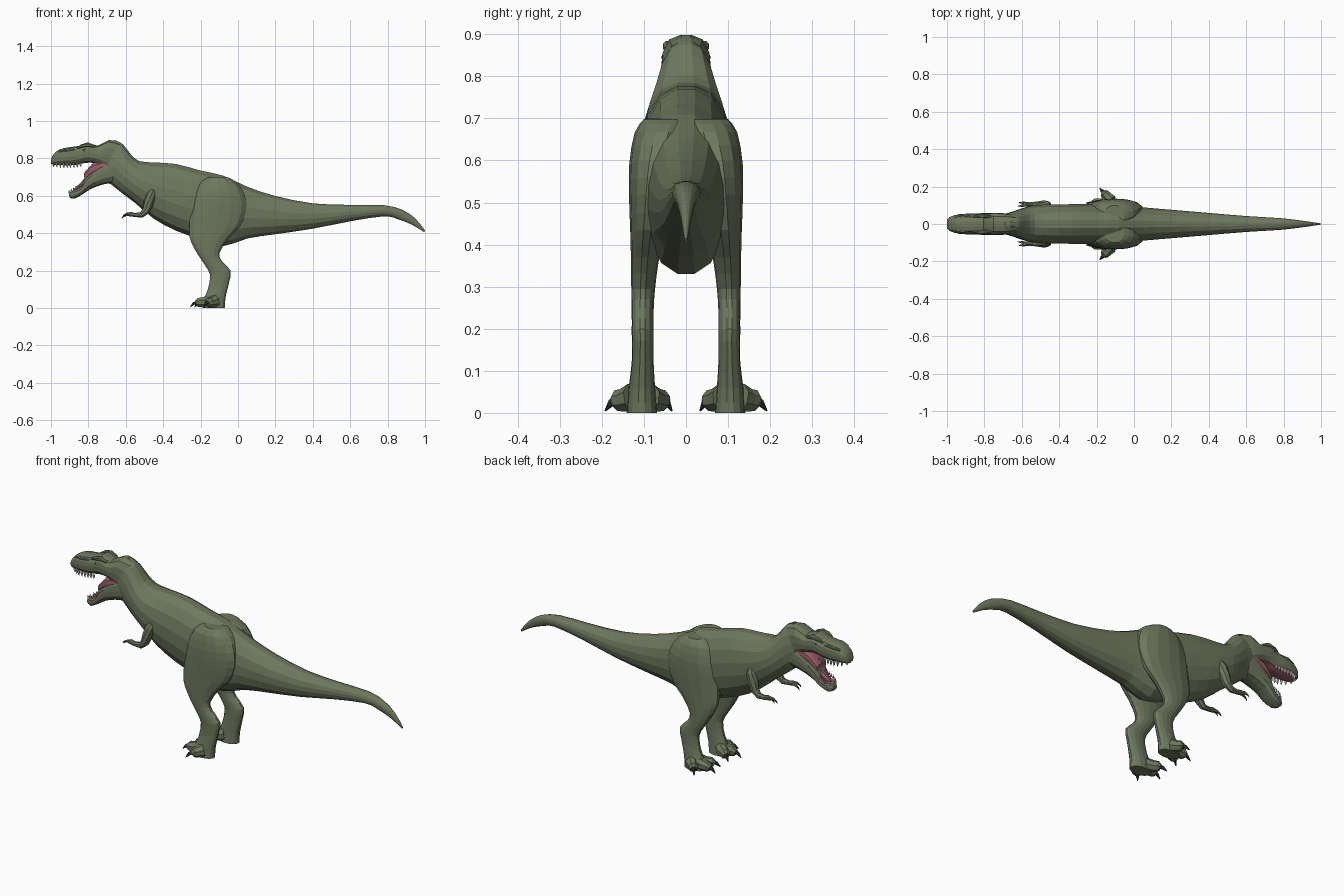
import bpy, bmesh, math
from mathutils import Vector as V


def material(name, rgb):
    m = bpy.data.materials.new(name)
    m.diffuse_color = (*rgb, 1)
    return m


GREEN = material("olive skin", (0.155, 0.188, 0.112))
PINK = material("mouth pink", (0.33, 0.11, 0.14))
IVORY = material("tooth ivory", (0.75, 0.72, 0.62))
DARK = material("dark claw", (0.04, 0.038, 0.038))
AMBER = material("eye amber", (0.30, 0.17, 0.04))


def finish(name, bm, mats, mirror):
    bmesh.ops.recalc_face_normals(bm, faces=bm.faces)
    me = bpy.data.meshes.new(name)
    bm.to_mesh(me)
    bm.free()
    for m in mats:
        me.materials.append(m)
    ob = bpy.data.objects.new(name, me)
    bpy.context.collection.objects.link(ob)
    if mirror:
        mod = ob.modifiers.new("mirror", "MIRROR")
        mod.use_axis = (False, True, False)
        mod.use_mirror_merge = False
    return ob


def skin(bm, rings):
    """Join rings of (centre, half-up vector, half-side vector, n, squareness)."""
    prev = None
    loops = []
    for c, up, side, n, p in rings:
        loop = []
        for i in range(n):
            a = 2 * math.pi * (i + 0.5) / n
            u, w = math.cos(a), math.sin(a)
            k = (abs(u) ** p + abs(w) ** p) ** (-1 / p)
            loop.append(bm.verts.new(c + up * u * k + side * w * k))
        if prev:
            for i in range(n):
                j = (i + 1) % n
                bm.faces.new((prev[i], prev[j], loop[j], loop[i]))
        loops.append(loop)
        prev = loop
    bm.faces.new(loops[0][::-1])
    bm.faces.new(loops[-1])


def smooth_steps(rows, steps):
    """Catmull-Rom interpolation between section rows."""
    out = []
    for i in range(len(rows) - 1):
        a, b, c, d = (rows[max(0, min(len(rows) - 1, i + k))] for k in (-1, 0, 1, 2))
        for s in range(steps):
            t = s / steps
            out.append([0.5 * (2 * q + (r - p) * t + (2 * p - 5 * q + 4 * r - u) * t * t
                               + (3 * q - p - 3 * r + u) * t ** 3)
                        for p, q, r, u in zip(a, b, c, d)])
    return out + [rows[-1]]


def loft(name, rows, mats=(GREEN,), n=14, p=2.2, mirror=False, steps=2):
    """Rows are (x1, z1, x2, z2, half width, y centre): two outline points each."""
    bm = bmesh.new()
    rings = []
    for x1, z1, x2, z2, w, y in smooth_steps([tuple(r) + (0,) * (6 - len(r)) for r in rows], steps):
        a, b = V((x1, y, z1)), V((x2, y, z2))
        rings.append(((a + b) / 2, (a - b) / 2, V((0, w, 0)), n, p))
    skin(bm, rings)
    return finish(name, bm, mats, mirror)


def add_tube(bm, pts, n=8):
    """Tapered tube through (x, y, z, radius) points."""
    ps = [V(q[:3]) for q in pts]
    rings = []
    for i, q in enumerate(pts):
        t = (ps[min(i + 1, len(ps) - 1)] - ps[max(i - 1, 0)]).normalized()
        side = t.cross(V((0, 0, 1)))
        side = side.normalized() if side.length > 0.05 else V((0, 1, 0))
        rings.append((ps[i], side.cross(t) * q[3], side * q[3], n, 2))
    skin(bm, rings)


def tubes(name, paths, mat, n=8, mirror=True):
    bm = bmesh.new()
    for pts in paths:
        add_tube(bm, pts, n)
    return finish(name, bm, (mat,), mirror)


def ball(name, loc, size, mat):
    bm = bmesh.new()
    bmesh.ops.create_uvsphere(bm, u_segments=10, v_segments=6, radius=1)
    for v in bm.verts:
        v.co = V(loc) + V([a * b for a, b in zip(v.co, size)])
    return finish(name, bm, (mat,), True)


# Tail, torso and neck as one loft
loft("body", [
    (1.0, .415, .995, .405, .003), (.95, .477, .93, .445, .012),
    (.88, .525, .85, .476, .022), (.78, .55, .78, .49, .032),
    (.6, .552, .6, .463, .043), (.4, .56, .4, .423, .06),
    (.2, .60, .2, .393, .077), (.05, .65, .05, .37, .09),
    (-.08, .71, -.08, .328, .102), (-.2, .737, -.2, .365, .107),
    (-.33, .772, -.33, .41, .107), (-.45, .78, -.45, .475, .106),
    (-.53, .787, -.55, .56, .10), (-.575, .825, -.62, .612, .084),
    (-.615, .877, -.68, .66, .066), (-.66, .90, -.72, .675, .054)], n=16)

# Skull with a pink palate
skull = loft("skull", [
    (-.63, .885, -.66, .70, .05), (-.69, .899, -.715, .74, .058),
    (-.75, .868, -.76, .772, .059), (-.805, .886, -.81, .776, .058),
    (-.845, .868, -.85, .768, .055), (-.90, .86, -.90, .762, .055),
    (-.955, .848, -.955, .764, .048), (-.988, .82, -.988, .766, .036),
    (-1.0, .79, -1.0, .772, .02)], (GREEN, PINK), p=2.8)
for f in skull.data.polygons:
    if f.normal.z < -.85 and -.97 < f.center.x < -.76 and abs(f.center.y) < .036:
        f.material_index = 1

# Open lower jaw, pink on its upper inside faces
jaw = loft("lower_jaw", [
    (-.68, .80, -.65, .67, .056), (-.745, .768, -.715, .662, .057),
    (-.818, .702, -.785, .637, .051), (-.838, .65, -.835, .605, .045),
    (-.88, .632, -.875, .584, .036), (-.905, .612, -.90, .59, .018)],
    (GREEN, PINK), p=3)
for f in jaw.data.polygons:
    if f.normal.dot(V((-.5, 0, .866))) > .8 and -.885 < f.center.x < -.7 and abs(f.center.y) < .036:
        f.material_index = 1

# Throat lining and tongue
loft("throat", [(-.70, .80, -.70, .72, .05), (-.765, .782, -.775, .71, .049),
                (-.80, .748, -.805, .69, .045), (-.824, .72, -.82, .68, .04)], (PINK,), p=3)
tubes("tongue", [[(-.79, 0, .70, .020), (-.83, 0, .655, .020),
                  (-.862, 0, .635, .014), (-.88, 0, .631, .005)]], PINK, mirror=False)

# Teeth rows
teeth = []
for i in range(9):
    t = i / 8
    x = -.988 + .145 * t
    y = .012 + .036 * min(1, t * 3) ** .6
    h = .014 + .007 * math.sin(t * math.pi)
    teeth.append([(x, y, .775, .007), (x + .002, y, .768 - h * .4, .005), (x + .004, y, .768 - h, .001)])
for i in range(6):
    t = i / 5
    x, y = -.902 + .06 * t, .010 + .026 * min(1, t * 2) ** .7
    z = .613 + .033 * t
    teeth.append([(x, y, z, .005), (x - .001, y, z + .010, .004), (x - .001, y, z + .019, .001)])
tubes("teeth", teeth, IVORY, n=5)

# Eyes under low brow ridges
ball("eye", (-.822, .051, .845), (.009, .006, .008), AMBER)
ball("pupil", (-.824, .0555, .845), (.004, .003, .005), DARK)
tubes("brow_ridge", [[(-.86, .040, .855, .005), (-.835, .043, .866, .010),
                      (-.80, .043, .872, .013), (-.765, .041, .862, .008)]], GREEN)
tubes("snout_ridge", [[(-.96, .034, .835, .005), (-.92, .040, .842, .009),
                       (-.87, .043, .845, .005)]], GREEN)

# Legs from hip to sole, hips blending into the back
loft("leg", [
    (-.16, .70, -.05, .697, .055, .045), (-.218, .665, .0, .668, .066, .056),
    (-.25, .58, .04, .60, .062, .073), (-.26, .48, .046, .52, .052, .083),
    (-.263, .40, .012, .435, .040, .092), (-.252, .35, -.05, .37, .033, .098),
    (-.215, .285, -.098, .295, .028, .102), (-.178, .23, -.085, .25, .026, .103),
    (-.15, .175, -.038, .20, .026, .103), (-.162, .10, -.046, .14, .026, .103),
    (-.182, .05, -.065, .06, .032, .105), (-.185, .0, -.07, .0, .036, .105)],
    mirror=True)

# Splayed toes and curved claws: (direction angle, toe length, base x, base y)
toes, claws = [], []
for ang, length, bx, by in ((.05, .075, -.15, .107), (.85, .058, -.125, .125), (-.62, .07, -.15, .092)):
    d = V((-math.cos(ang), math.sin(ang), 0))

    def at(s, z, r):
        return (bx + d.x * s, by + d.y * s, z, r)
    toes.append([at(0, .036, .036), at(length * .5, .03, .029),
                 at(length * .8, .029, .027), at(length, .024, .017)])
    claws.append([at(length - .010, .030, .011), at(length + .012, .024, .009),
                  at(length + .031, .005, .002)])
tubes("toes", toes, GREEN)
tubes("toe_claws", claws, DARK, n=6)

# Small arms with two fingers each
tubes("arm", [[(-.455, .088, .635, .014), (-.465, .097, .605, .026),
               (-.478, .100, .56, .027), (-.492, .103, .52, .022),
               (-.515, .105, .498, .017), (-.55, .106, .497, .012),
               (-.575, .106, .502, .013), (-.59, .106, .498, .008)]], GREEN)
tubes("fingers", [[(-.575, .103, .502, .009), (-.598, .098, .498, .007), (-.606, .097, .493, .005)],
                  [(-.575, .109, .502, .009), (-.592, .113, .505, .007), (-.60, .114, .50, .005)]], GREEN, n=6)
tubes("finger_claws", [[(-.60, .098, .496, .006), (-.614, .096, .489, .004), (-.622, .095, .478, .001)],
                       [(-.596, .113, .503, .006), (-.61, .115, .497, .004), (-.618, .116, .487, .001)]], DARK, n=5)
